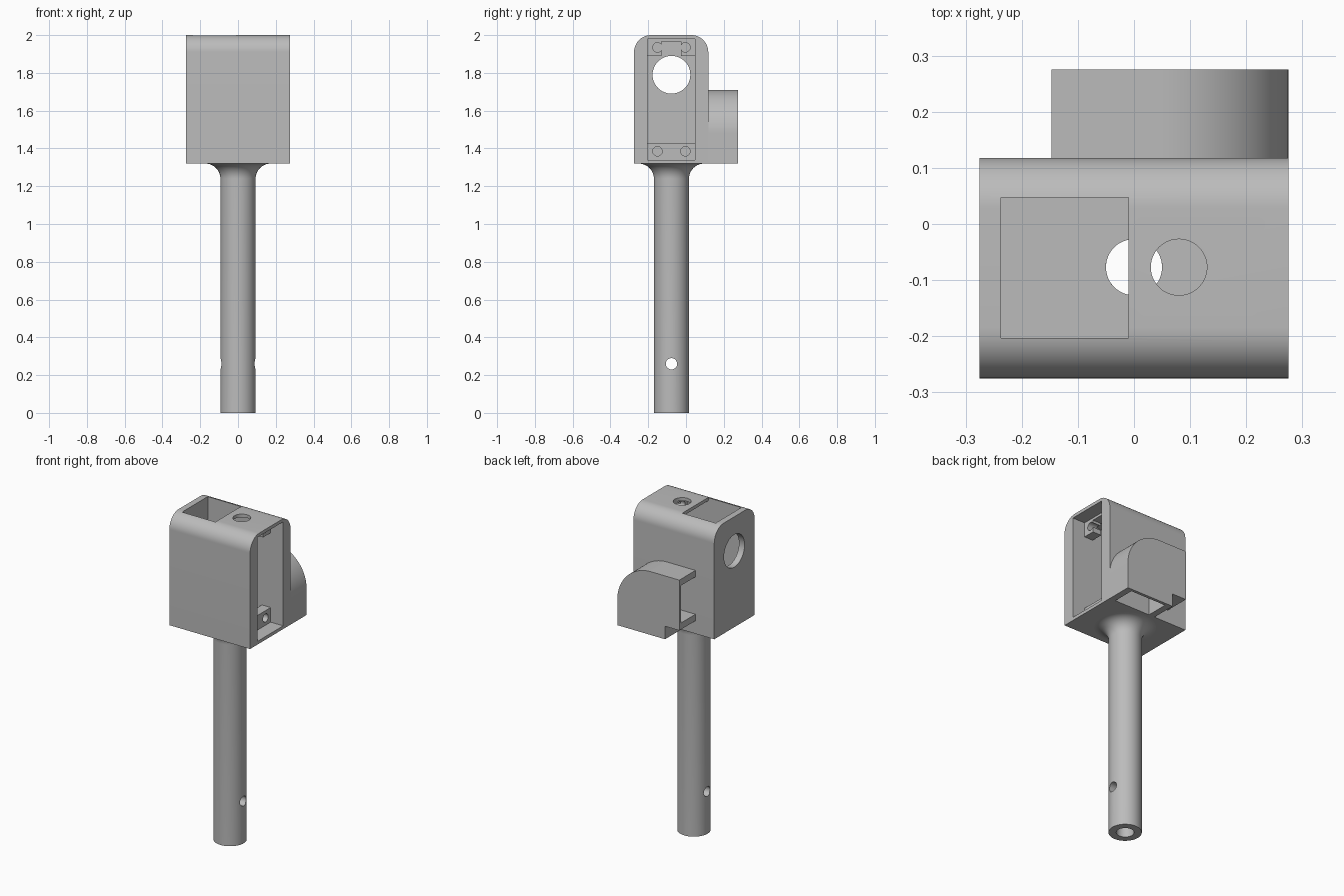
import bpy, bmesh
from math import sin, cos, pi, radians
from mathutils import Vector

cube = bpy.data.objects.get("Cube")
if cube:
    bpy.data.objects.remove(cube, do_unlink=True)

grey = bpy.data.materials.new("plain grey")
grey.use_nodes = True
grey.diffuse_color = (0.5, 0.5, 0.5, 1)
grey.node_tree.nodes["Principled BSDF"].inputs["Base Color"].default_value = (0.5, 0.5, 0.5, 1)

AXIS_Y = -0.077          # shared centre line of head and stem


def finish(name, bm):
    bmesh.ops.recalc_face_normals(bm, faces=bm.faces)
    mesh = bpy.data.meshes.new(name)
    bm.to_mesh(mesh)
    bm.free()
    mesh.materials.append(grey)
    obj = bpy.data.objects.new(name, mesh)
    bpy.context.collection.objects.link(obj)
    return obj


def arc(cx, cy, r, start, end, steps=16):
    angles = [radians(start + (end - start) * i / steps) for i in range(steps + 1)]
    return [(cx + r * cos(a), cy + r * sin(a)) for a in angles]


def prism(name, points, axis, low, high):
    """Extrude a 2D outline along x, y or z."""
    place = {"x": lambda a, b: (low, a, b),
             "y": lambda a, b: (a, low, b),
             "z": lambda a, b: (a, b, low)}[axis]
    bm = bmesh.new()
    face = bm.faces.new([bm.verts.new(place(a, b)) for a, b in points])
    move = Vector([(high - low) * (axis == k) for k in "xyz"])
    new = bmesh.ops.extrude_face_region(bm, geom=[face])["geom"]
    bmesh.ops.translate(bm, vec=move, verts=[v for v in new if isinstance(v, bmesh.types.BMVert)])
    return finish(name, bm)


def rect(a, b, c, d):
    return [(a, c), (b, c), (b, d), (a, d)]


def rod(axis, a, b, r, low, high):
    return prism("cutter", arc(a, b, r, 0, 360, 48)[:-1], axis, low, high)


def activate(obj):
    bpy.ops.object.select_all(action="DESELECT")
    obj.select_set(True)
    bpy.context.view_layer.objects.active = obj


def cut(obj, *cutters):
    for cutter in cutters:
        mod = obj.modifiers.new("cut", "BOOLEAN")
        mod.operation, mod.solver, mod.object = "DIFFERENCE", "EXACT", cutter
        activate(obj)
        bpy.ops.object.modifier_apply(modifier=mod.name)
        bpy.data.objects.remove(cutter, do_unlink=True)


# Head: rounded block with a cavity open to the left side and partly to the top
front, back, base, top, r = -0.275, 0.118, 1.32, 2.0, 0.09
outline = ([(front, base), (back, base)] + arc(back - r, top - r, r, 0, 90)
           + arc(front + r, top - r, r, 90, 180))
head = prism("head", outline, "x", -0.275, 0.275)
in_front, in_back = -0.203, 0.047
cut(head,
    prism("cutter", rect(in_front, in_back, 1.34, 1.98), "x", -0.237, 0.4),
    prism("cutter", rect(-0.237, -0.01, in_front, in_back), "z", 1.9, 2.1),
    rod("z", 0.08, AXIS_Y, 0.05, 1.9, 2.1),
    rod("z", 0, AXIS_Y, 0.05, 1.2, 1.4),
    rod("x", AXIS_Y, 1.79, 0.1, -0.4, -0.15))

# Screw blocks inside the cavity, the upper one notched in the middle
lower_block = prism("lower_screw_block", rect(in_front, in_back, 1.34, 1.43), "x", 0.13, 0.19)
notched = [(in_front, 1.89), (-0.13, 1.89), (-0.13, 1.965), (-0.027, 1.965),
           (-0.027, 1.89), (in_back, 1.89), (in_back, 1.98), (in_front, 1.98)]
upper_block = prism("upper_screw_block", notched, "x", 0.13, 0.19)
for block, z in ((lower_block, 1.385), (upper_block, 1.935)):
    cut(block, *[rod("x", AXIS_Y + s * 0.074, z, 0.025, 0.1, 0.25) for s in (-1, 1)])

# Stem: lathed tube with a flared collar and a cross pin hole
profile = ([(0.05, 0), (0.093, 0)] + arc(0.173, 1.24, 0.08, 180, 90, 12) + [(0.05, base)])
bm = bmesh.new()
ring = [bm.verts.new((x, AXIS_Y, z)) for x, z in profile]
edges = [bm.edges.new((ring[i], ring[i - 1])) for i in range(len(ring))]
bmesh.ops.spin(bm, geom=ring + edges, cent=(0, AXIS_Y, 0), axis=(0, 0, 1),
               angle=2 * pi, steps=64)
bmesh.ops.remove_doubles(bm, verts=bm.verts, dist=0.0001)
stem = finish("stem", bm)
cut(stem, rod("x", AXIS_Y, 0.26, 0.03, -0.3, 0.3))

# Rear cover: hollow shell, open at its right end and underneath
shell = ([(-0.147, 1.71)] + arc(0.045, 1.48, 0.23, 90, 0, 24)
         + [(0.275, base), (-0.05, base), (-0.05, 1.4), (-0.147, 1.4)])
hollow = ([(-0.2, 1.67)] + arc(0.045, 1.48, 0.19, 90, 0, 24)
          + [(0.235, 1.25), (-0.01, 1.25), (-0.01, 1.44), (-0.2, 1.44)])
cover = prism("rear_cover", shell, "y", back, 0.275)
cut(cover, prism("cutter", hollow, "y", 0.1, 0.257))

# Smooth the curved faces and keep the corners sharp
for obj in (head, lower_block, upper_block, stem, cover):
    activate(obj)
    bpy.ops.object.shade_smooth_by_angle(angle=radians(30))
